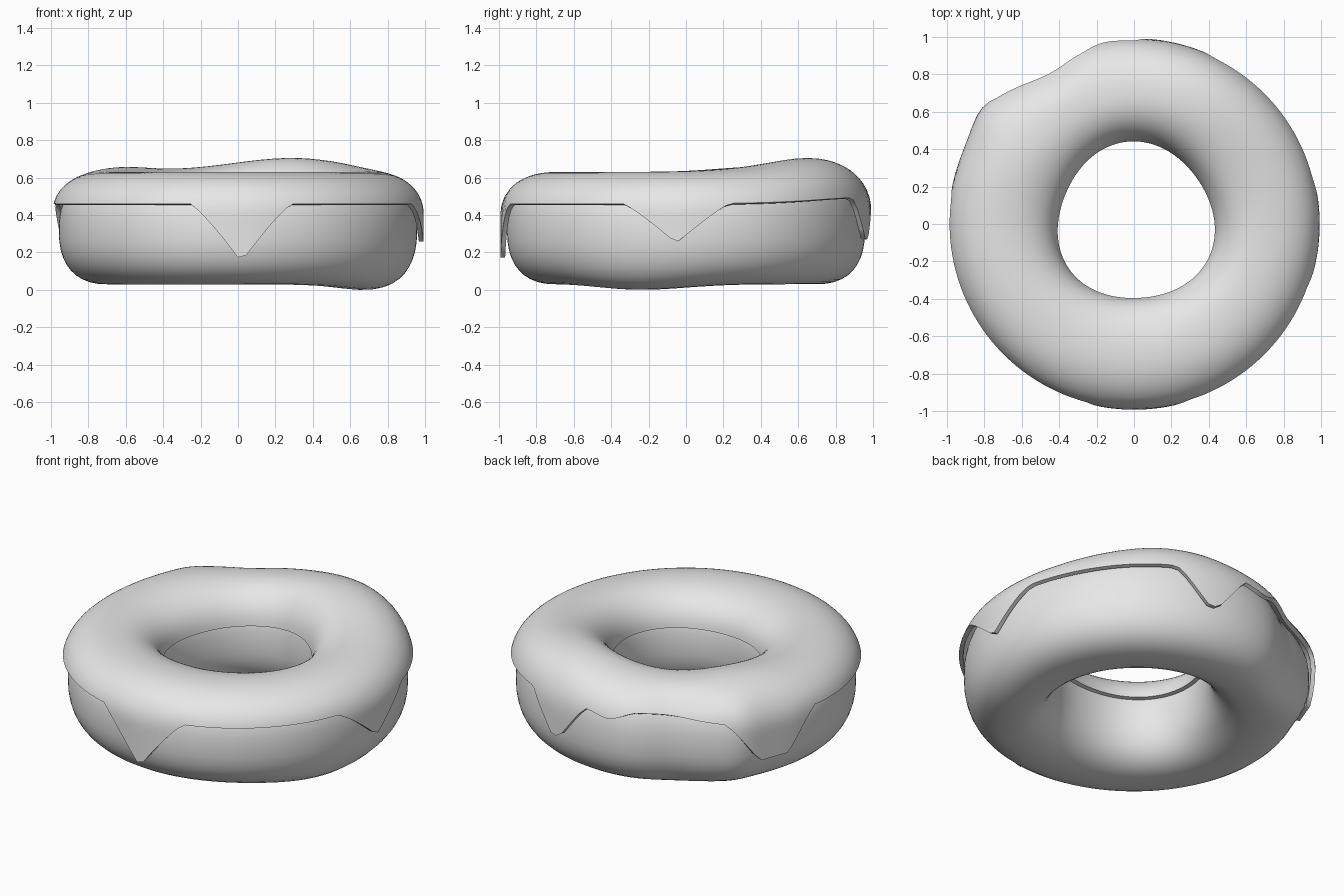
import bpy
import bmesh
from math import sin, cos, asin, exp, pi, radians, degrees, hypot, copysign

if "Cube" in bpy.data.objects:
    bpy.data.objects.remove(bpy.data.objects["Cube"], do_unlink=True)

SEGMENTS = 144
RING = 0.695          # radius of the tube's centre line


def flat_material(name, colour):
    mat = bpy.data.materials.new(name)
    mat.use_nodes = True
    mat.diffuse_color = colour
    mat.node_tree.nodes["Principled BSDF"].inputs["Base Color"].default_value = colour
    return mat


def power(value, exponent):
    return copysign(abs(value) ** exponent, value)


def bell(distance, width):
    return exp(-(distance / width) ** 2)


def turn(az, centre):
    """Signed angle in degrees from centre to az."""
    return (az - centre + 180) % 360 - 180


def smooth(t):
    t = max(0, min(1, t))
    return t * t * (3 - 2 * t)


def place(az, offset, z):
    """Put a section point on the ring, with its uneven hand-made shape."""
    inner = smooth(-offset / 0.25)
    outer = smooth(offset / 0.25)
    r = RING + offset
    r += inner * (0.012 * cos(radians(az - 45)) + 0.015 * cos(radians(3 * az - 285)))
    r += outer * (0.03 * bell(turn(az, 143), 8) - 0.045 * bell(turn(az, 120), 11))
    x, y = r * cos(radians(az)), r * sin(radians(az))
    upper, lower = smooth((z - 0.3) / 0.3), smooth((0.3 - z) / 0.25)
    z += upper * 0.075 * bell(hypot(x - 0.3, y - 0.68), 0.48)
    z += upper * 0.025 * bell(hypot(x + 0.6, y - 0.35), 0.3)
    z -= lower * 0.03 * bell(hypot(x - 0.7, y + 0.25), 0.35)
    return x, y, z


def sweep(name, section, closed, mat):
    """Sweep a section that varies with azimuth around the ring."""
    bm = bmesh.new()
    rings = []
    for i in range(SEGMENTS):
        az = 360 * i / SEGMENTS
        rings.append([bm.verts.new(place(az, *p)) for p in section(az)])
    rows = len(rings[0])
    for i in range(SEGMENTS):
        a, b = rings[i], rings[(i + 1) % SEGMENTS]
        for k in range(rows if closed else rows - 1):
            n = (k + 1) % rows
            bm.faces.new((a[k], b[k], b[n], a[n]))
    mesh = bpy.data.meshes.new(name)
    bm.to_mesh(mesh)
    bm.free()
    mesh.materials.append(mat)
    obj = bpy.data.objects.new(name, mesh)
    bpy.context.collection.objects.link(obj)
    return obj


def activate(obj):
    bpy.ops.object.select_all(action='DESELECT')
    obj.select_set(True)
    bpy.context.view_layer.objects.active = obj


# Dough: a full, slightly squared tube
def dough_section(az):
    points = []
    for k in range(40):
        a = 2 * pi * k / 40
        points.append((0.262 * power(cos(a), 0.83), 0.32 + 0.29 * power(sin(a), 0.83)))
    return points


# Icing drips: azimuth, tip height, half width, bluntness
DRIPS = [
    (357, 0.26, 17, 1.05),
    (77, 0.27, 13, 1.15),
    (155, 0.23, 17, 1.5),
    (271, 0.15, 16, 1.0),
    (98, 0.46, 9, 1.2),
]
BASE, HEIGHT, JOIN, BULGE = 0.40, 0.23, 0.54, 2.2


def icing_edge(az):
    rest = 0.46 + 0.05 * bell(turn(az, 112), 22)
    edge = rest
    for centre, tip, width, blunt in DRIPS:
        t = min(1, blunt * max(0, 1 - abs(turn(az, centre)) / width))
        edge = min(edge, rest + (tip - rest) * t ** 1.2)
    return edge


def arc_angle(z):
    return asin(max(0, (z - BASE) / HEIGHT) ** (BULGE / 2))


def icing_point(a):
    half = 0.297 if a < pi / 2 else 0.278
    return (half * power(cos(a), 2 / BULGE),
            BASE + HEIGHT * abs(sin(a)) ** (2 / BULGE))


def icing_section(az):
    edge = icing_edge(az)
    points = []
    # Hanging skirt from the dripping edge up to the shoulder
    for k in range(8):
        z = edge + (JOIN - edge) * k / 8
        points.append((icing_point(arc_angle(z))[0], z))
    # Over the top and down into the hole
    start, end = arc_angle(JOIN), pi - arc_angle(0.43)
    points += [icing_point(start + (end - start) * k / 24) for k in range(25)]
    return points


grey = flat_material("plain grey", (0.8, 0.8, 0.8, 1))
dough = sweep("dough", dough_section, True, grey)
icing = sweep("icing", icing_section, False, grey)

# Give the icing its thickness
activate(icing)
shell = icing.modifiers.new("thickness", 'SOLIDIFY')
shell.thickness = 0.025
shell.offset = -1
bpy.ops.object.modifier_apply(modifier=shell.name)

for part in (dough, icing):
    activate(part)
    bpy.ops.object.shade_smooth_by_angle(angle=radians(50))
